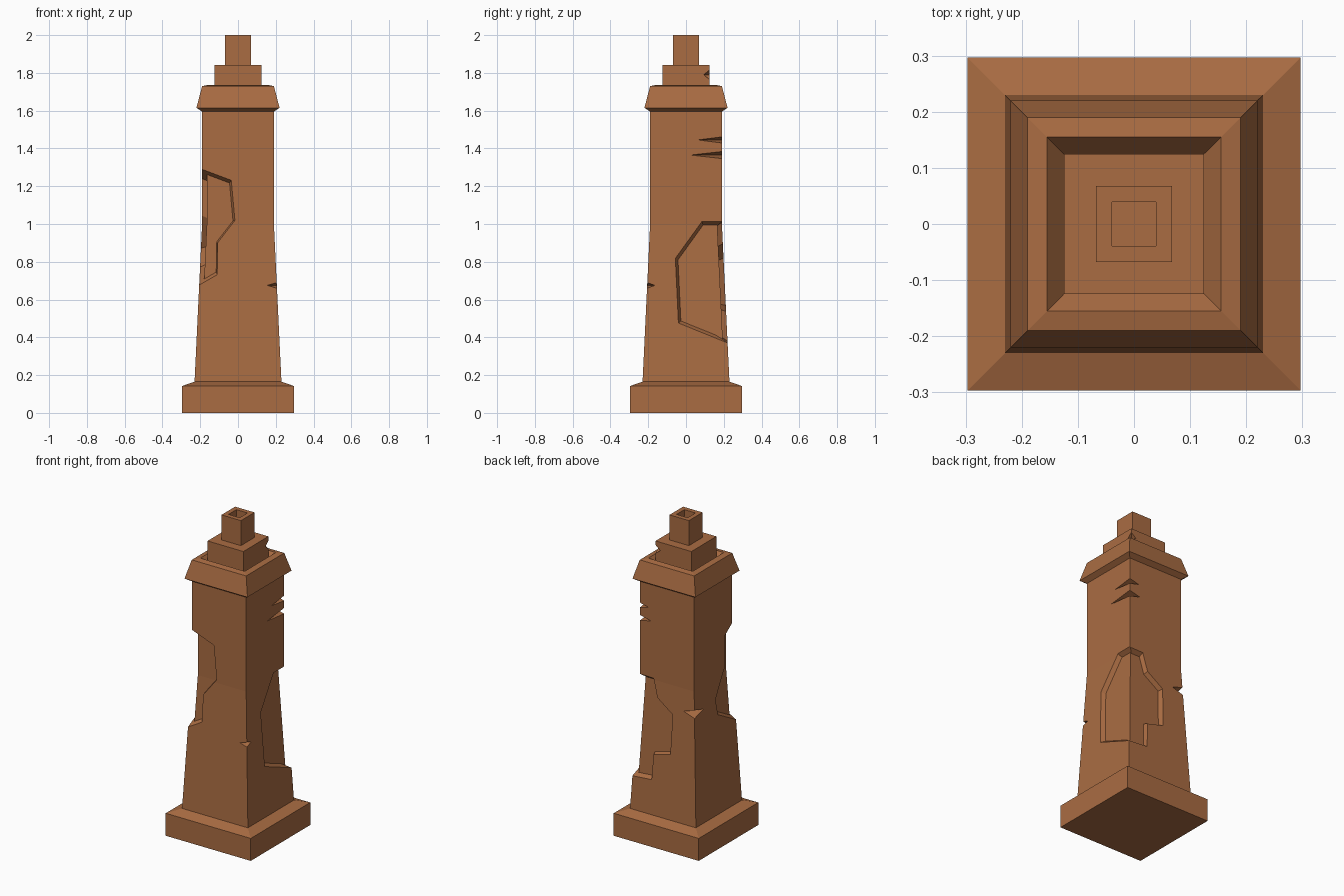
import bpy, bmesh
from mathutils import Vector

if "Cube" in bpy.data.objects:
    bpy.data.objects.remove(bpy.data.objects["Cube"])

brick = bpy.data.materials.new("terracotta")
brick.diffuse_color = (0.40, 0.15, 0.055, 1)
brick.use_nodes = True
brick.node_tree.nodes["Principled BSDF"].inputs["Base Color"].default_value = brick.diffuse_color


def finish(name, bm):
    bmesh.ops.recalc_face_normals(bm, faces=bm.faces)
    me = bpy.data.meshes.new(name)
    bm.to_mesh(me)
    bm.free()
    me.materials.append(brick)
    ob = bpy.data.objects.new(name, me)
    bpy.context.collection.objects.link(ob)
    return ob


def loft(name, rings):
    """Join matching loops of points and cap both ends."""
    bm = bmesh.new()
    loops = [[bm.verts.new(p) for p in ring] for ring in rings]
    n = len(loops[0])
    for a, b in zip(loops, loops[1:]):
        for i in range(n):
            j = (i + 1) % n
            bm.faces.new((a[i], a[j], b[j], b[i]))
    bm.faces.new(loops[0][::-1])
    bm.faces.new(loops[-1])
    return finish(name, bm)


def square_tower(name, profile):
    return loft(name, [[(-h, -h, z), (h, -h, z), (h, h, z), (-h, h, z)]
                       for h, z in profile])


def apply_boolean(target, tool, operation):
    mod = target.modifiers.new(operation, 'BOOLEAN')
    mod.operation, mod.solver, mod.object = operation, 'EXACT', tool
    bpy.context.view_layer.objects.active = target
    bpy.ops.object.modifier_apply(modifier=mod.name)
    bpy.data.objects.remove(tool)


def chip(axis, sign, corner, outline):
    """Tapered cutter on one side face; outline is (across, z)."""
    cz = sum(z for _, z in outline) / len(outline)
    rings = []
    for r in (0.12, 0.27):
        s = 1 + (r - 0.205) * 2.2
        ring = []
        for u, z in outline:
            u, z = corner + (u - corner) * s, cz + (z - cz) * s
            ring.append((sign * r, u, z) if axis == 'x' else (u, sign * r, z))
        rings.append(ring)
    apply_boolean(tower, loft("chip_cutter", rings), 'DIFFERENCE')


def nick(sx, sy, half, z, along_x, along_y, h):
    """Wedge-shaped crack across one vertical corner."""
    o = half + 0.01
    bm = bmesh.new()
    pts = [(sx * o, sy * (half - along_y), z), (sx * (half - along_x), sy * o, z),
           (sx * o, sy * o, z + h), (sx * o, sy * o, z - h),
           (sx * (half - 0.03), sy * (half - 0.03), z)]
    for p in pts:
        bm.verts.new(Vector(p))
    bmesh.ops.convex_hull(bm, input=bm.verts)
    apply_boolean(tower, finish("nick_cutter", bm), 'DIFFERENCE')


# Plinth, tapering shaft, cap, stepped pot and flue hole in one profile
tower = square_tower("chimney_tower", [
    (0.297, 0), (0.297, 0.142), (0.23, 0.165), (0.19, 1.0), (0.19, 1.595),
    (0.22, 1.615), (0.19, 1.73), (0.155, 1.737), (0.125, 1.70), (0.125, 1.842),
    (0.068, 1.842), (0.068, 2.0), (0.039, 2.0), (0.039, 1.9)])

# Broken patches wrapping the front-left corner
chip('y', -1, -0.2, [(-0.35, 1.36), (-0.19, 1.30), (-0.03, 1.24), (-0.01, 1.02),
                     (-0.105, 0.90), (-0.11, 0.73), (-0.2, 0.68), (-0.35, 0.6)])
chip('x', -1, -0.2, [(-0.35, 1.38), (-0.19, 1.30), (-0.12, 1.23), (-0.12, 1.05),
                     (-0.01, 0.87), (-0.03, 0.77), (-0.2, 0.68), (-0.35, 0.6)])
# Broken patches wrapping the back-right corner
chip('x', 1, 0.2, [(0.35, 1.025), (0.08, 1.025), (-0.06, 0.82), (-0.035, 0.48),
                   (0.22, 0.38), (0.35, 0.33)])
chip('y', 1, 0.2, [(0.35, 1.025), (0.09, 1.02), (0.06, 0.90), (-0.05, 0.82),
                   (-0.035, 0.57), (0.08, 0.54), (0.09, 0.39), (0.22, 0.38), (0.35, 0.37)])

# Inner core forms the floor of the broken patches
core = square_tower("shaft_core", [(0.201, 0.25), (0.165, 1.0), (0.165, 1.5)])
apply_boolean(tower, core, 'UNION')

# Cracks and nicks on the corners
nick(1, 1, 0.19, 1.445, 0.07, 0.15, 0.02)
nick(1, 1, 0.19, 1.365, 0.08, 0.19, 0.022)
nick(1, -1, 0.206, 0.675, 0.06, 0.045, 0.02)
nick(-1, 1, 0.195, 0.86, 0.08, 0.1, 0.03)
nick(1, 1, 0.125, 1.79, 0.035, 0.03, 0.035)
